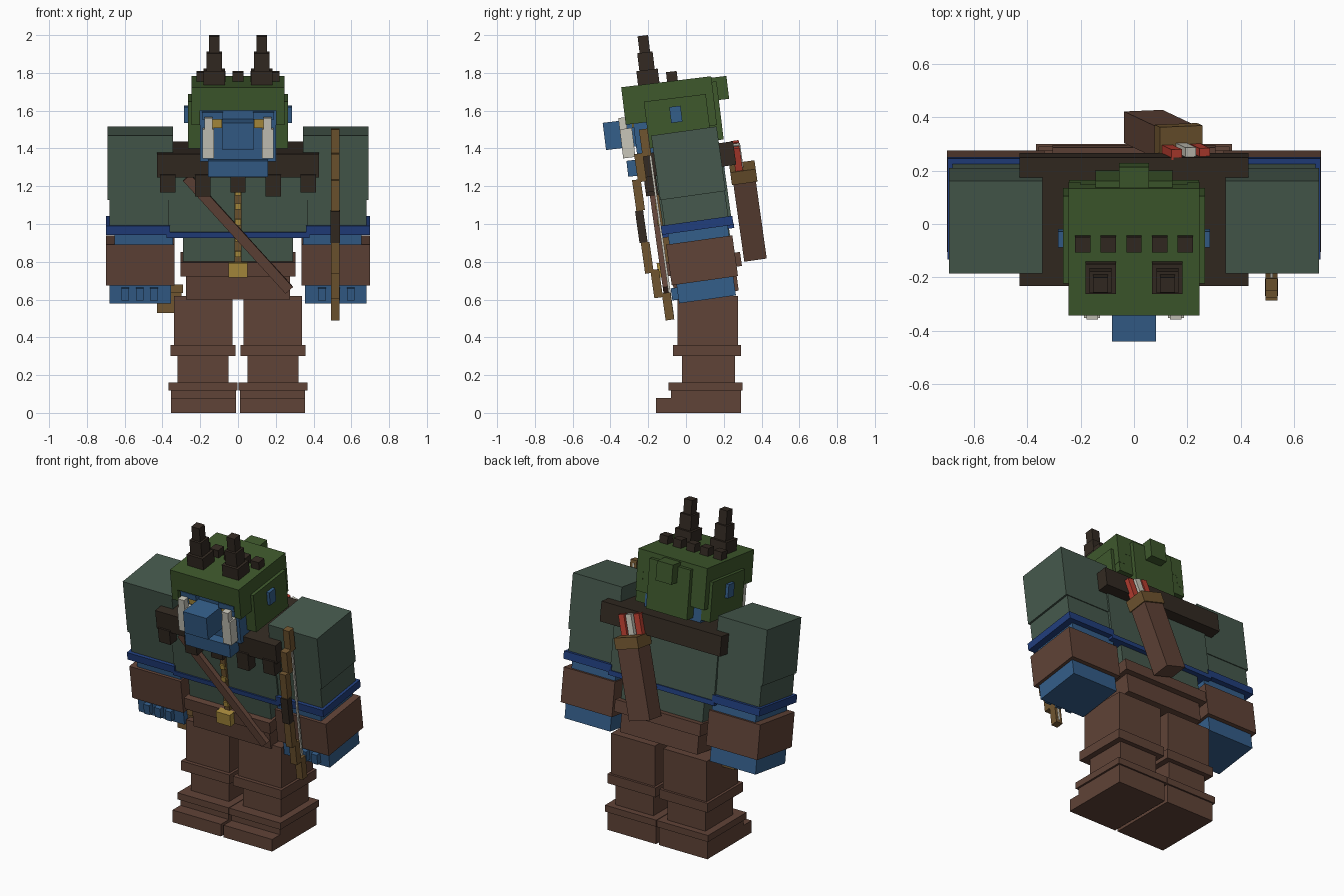
import bpy, math
from mathutils import Matrix, Vector


def lin(c):
    c /= 255
    return c / 12.92 if c <= 0.04045 else ((c + 0.055) / 1.055) ** 2.4


def material(name, r, g, b):
    m = bpy.data.materials.new(name)
    m.diffuse_color = (lin(r), lin(g), lin(b), 1)
    return m


CLOTH = material("grey_green_cloth", 70, 89, 77)
HOOD = material("forest_green", 62, 88, 44)
SKIN = material("blue_skin", 52, 94, 138)
NAVY = material("navy_trim", 33, 62, 125)
BROWN = material("brown_leather", 96, 67, 55)
DARK = material("dark_fur", 51, 42, 34)
TAN = material("tan_wood", 112, 85, 48)
GOLD = material("gold", 172, 142, 62)
BONE = material("bone_white", 200, 198, 186)
RED = material("red_fletching", 184, 62, 48)


def frame(x, y, z, tilt, lean=0):
    return (Matrix.Translation((x, y, z)) @ Matrix.Rotation(math.radians(tilt), 4, 'X')
            @ Matrix.Rotation(math.radians(lean), 4, 'Y'))


GROUND = Matrix.Identity(4)
BODY = frame(0, 0.10, 0.70, 8)          # forward-leaning torso and arms
HEAD = frame(0, -0.105, 1.753, 7)       # origin at the centre of the hood top
QUIVER = frame(0.035, 0.365, 0.83, 8, 16.5)


def box(name, fr, x, y, z, mat, mirror=False):
    """Box from (min, max) ranges inside a frame; mirror adds the -x twin."""
    for tag, s in ((("_right", 1), ("_left", -1)) if mirror else (("", 1),)):
        xs = sorted((x[0] * s, x[1] * s))
        verts = [fr @ Vector((a, b, c)) for c in z for b in y for a in xs]
        faces = [(0, 2, 3, 1), (4, 5, 7, 6), (0, 1, 5, 4),
                 (2, 6, 7, 3), (0, 4, 6, 2), (1, 3, 7, 5)]
        me = bpy.data.meshes.new(name + tag)
        me.from_pydata(verts, [], faces)
        me.materials.append(mat)
        bpy.context.collection.objects.link(bpy.data.objects.new(name + tag, me))


# legs and boots
for name, x, y, z in (
        ("thigh", (0.03, 0.34), (-0.045, 0.275), (0.36, 0.62)),
        ("knee_band", (0.013, 0.357), (-0.07, 0.29), (0.30, 0.36)),
        ("shin", (0.05, 0.32), (-0.02, 0.26), (0.16, 0.30)),
        ("boot_cuff", (0.002, 0.367), (-0.092, 0.30), (0.118, 0.16)),
        ("boot", (0.01, 0.355), (-0.08, 0.29), (0, 0.12)),
        ("boot_toe", (0.01, 0.355), (-0.16, -0.08), (0, 0.078))):
    box(name, GROUND, x, y, z, BROWN, True)

# torso
box("hips", BODY, (-0.275, 0.275), (-0.17, 0.17), (-0.077, 0.06), BROWN)
box("belt", BODY, (-0.305, 0.305), (-0.2, 0.205), (0.05, 0.125), BROWN)
box("buckle", BODY, (-0.05, 0.05), (-0.24, -0.19), (0.05, 0.127), GOLD)
box("waist", BODY, (-0.29, 0.29), (-0.16, 0.165), (0.12, 0.27), CLOTH)
box("chest", BODY, (-0.37, 0.37), (-0.18, 0.185), (0.265, 0.69), CLOTH)
box("chest_trim", BODY, (-0.378, 0.378), (-0.188, 0.193), (0.255, 0.285), NAVY)
box("button_strip", BODY, (-0.018, 0.018), (-0.195, -0.15), (0.12, 0.52), TAN)
for w in (0.17, 0.255, 0.34, 0.425, 0.5):
    box("button", BODY, (-0.016, 0.016), (-0.205, -0.19), (w - 0.016, w + 0.016), GOLD)

# fur collar with hanging tufts
box("collar", BODY, (-0.428, 0.428), (-0.235, 0.25), (0.585, 0.71), DARK)
for i, low in enumerate((0.505, 0.485, 0.505, 0.485, 0.505)):
    x = (i - 2) * 0.186
    box("collar_tuft", BODY, (x - 0.041, x + 0.041), (-0.245, -0.18), (low, 0.6), DARK)

# diagonal strap across the chest
strap = BODY @ Matrix.Translation((0, -0.21, 0.28)) @ Matrix.Rotation(math.radians(-42), 4, 'Y')
box("chest_strap", strap, (-0.026, 0.026), (-0.016, 0.016), (-0.405, 0.405), BROWN)

# arms
for name, x, v, w, mat in (
        ("shoulder", (0.343, 0.692), 0.175, (0.455, 0.80), CLOTH),
        ("sleeve", (0.35, 0.68), 0.17, (0.31, 0.46), CLOTH),
        ("sleeve_trim", (0.36, 0.698), 0.191, (0.272, 0.32), NAVY),
        ("forearm", (0.345, 0.655), 0.16, (0.21, 0.275), SKIN),
        ("glove", (0.335, 0.70), 0.177, (0, 0.217), BROWN),
        ("hand", (0.355, 0.68), 0.152, (-0.1, 0.005), SKIN)):
    box(name, BODY, x, (-v, v), w, mat, True)
for x in (0.444, 0.52, 0.597):
    box("knuckle", BODY, (x - 0.021, x + 0.021), (-0.185, -0.15), (-0.08, -0.015), SKIN, True)

# pouch on the hip
box("pouch", GROUND, (-0.43, -0.30), (0, 0.12), (0.528, 0.65), TAN)
box("pouch_lid", GROUND, (-0.435, -0.29), (-0.012, 0.132), (0.635, 0.68), TAN)

# head and face
box("skull", HEAD, (-0.2, 0.2), (-0.2, 0.2), (-0.40, -0.04), SKIN)
box("snout", HEAD, (-0.083, 0.083), (-0.36, -0.19), (-0.32, -0.175), SKIN)
box("jaw", HEAD, (-0.16, 0.16), (-0.26, 0), (-0.475, -0.39), SKIN)
box("brow", HEAD, (0.08, 0.19), (-0.23, -0.19), (-0.172, -0.135), SKIN, True)
box("eye", HEAD, (0.085, 0.15), (-0.208, -0.199), (-0.22, -0.174), GOLD, True)
box("tusk", HEAD, (0.127, 0.187), (-0.275, -0.21), (-0.375, -0.22), BONE, True)
box("tusk_tip", HEAD, (0.134, 0.178), (-0.275, -0.235), (-0.22, -0.16), BONE, True)
box("ear", HEAD, (0.24, 0.285), (0.0, 0.06), (-0.22, -0.135), SKIN, True)

# hood
box("hood_top", HEAD, (-0.245, 0.245), (-0.24, 0.24), (-0.125, 0), HOOD)
box("hood_side", HEAD, (0.2, 0.245), (-0.24, 0.24), (-0.2, -0.12), HOOD, True)
box("hood_back", HEAD, (-0.244, 0.244), (0.19, 0.239), (-0.26, -0.12), HOOD)
box("hood_cheek_flap", HEAD, (0.2, 0.265), (-0.13, 0.2), (-0.34, -0.09), HOOD, True)
box("hood_back_flap", HEAD, (-0.145, 0.145), (0.2, 0.265), (-0.34, -0.03), HOOD)
box("hood_knob", HEAD, (-0.057, 0.057), (0.22, 0.32), (-0.13, -0.008), HOOD)

# horns and crest
for name, r, w in (("horn_base", 0.057, (-0.02, 0.075)),
                   ("horn_middle", 0.041, (0.075, 0.168)),
                   ("horn_tip", 0.028, (0.168, 0.257))):
    box(name, HEAD, (0.125 - r, 0.125 + r), (-0.093 - r, -0.093 + r), w, DARK, True)
for i in range(-2, 3):
    x = i * 0.096
    box("crest_bump", HEAD, (x - 0.029, x + 0.029), (0.005, 0.062), (-0.01, 0.05), DARK)

# bow: stepped limbs curving back from the grip
box("bow_grip", BODY, (0.49, 0.54), (-0.315, -0.272), (0.245, 0.415), DARK)
for s in (1, -1):
    for name, v, a, b in (("bow_limb_inner", -0.285, 0.085, 0.25),
                          ("bow_limb_middle", -0.255, 0.235, 0.385),
                          ("bow_limb_outer", -0.212, 0.365, 0.51)):
        w = sorted((0.33 + s * a, 0.33 + s * b))
        box(name, BODY, (0.493, 0.538), (v - 0.023, v + 0.023), w, TAN)
box("bow_string", BODY, (0.509, 0.521), (-0.2, -0.188), (-0.16, 0.82), BONE)

# quiver and arrows
box("quiver", QUIVER, (-0.075, 0.075), (-0.06, 0.06), (0, 0.44), BROWN)
box("quiver_rim", QUIVER, (-0.083, 0.083), (-0.068, 0.068), (0.43, 0.5), TAN)
for x, v, mat in ((-0.055, -0.02, RED), (0, -0.015, BONE), (0.055, -0.02, RED)):
    box("arrow", QUIVER, (x - 0.02, x + 0.02), (v - 0.02, v + 0.02), (0.45, 0.625), mat)
